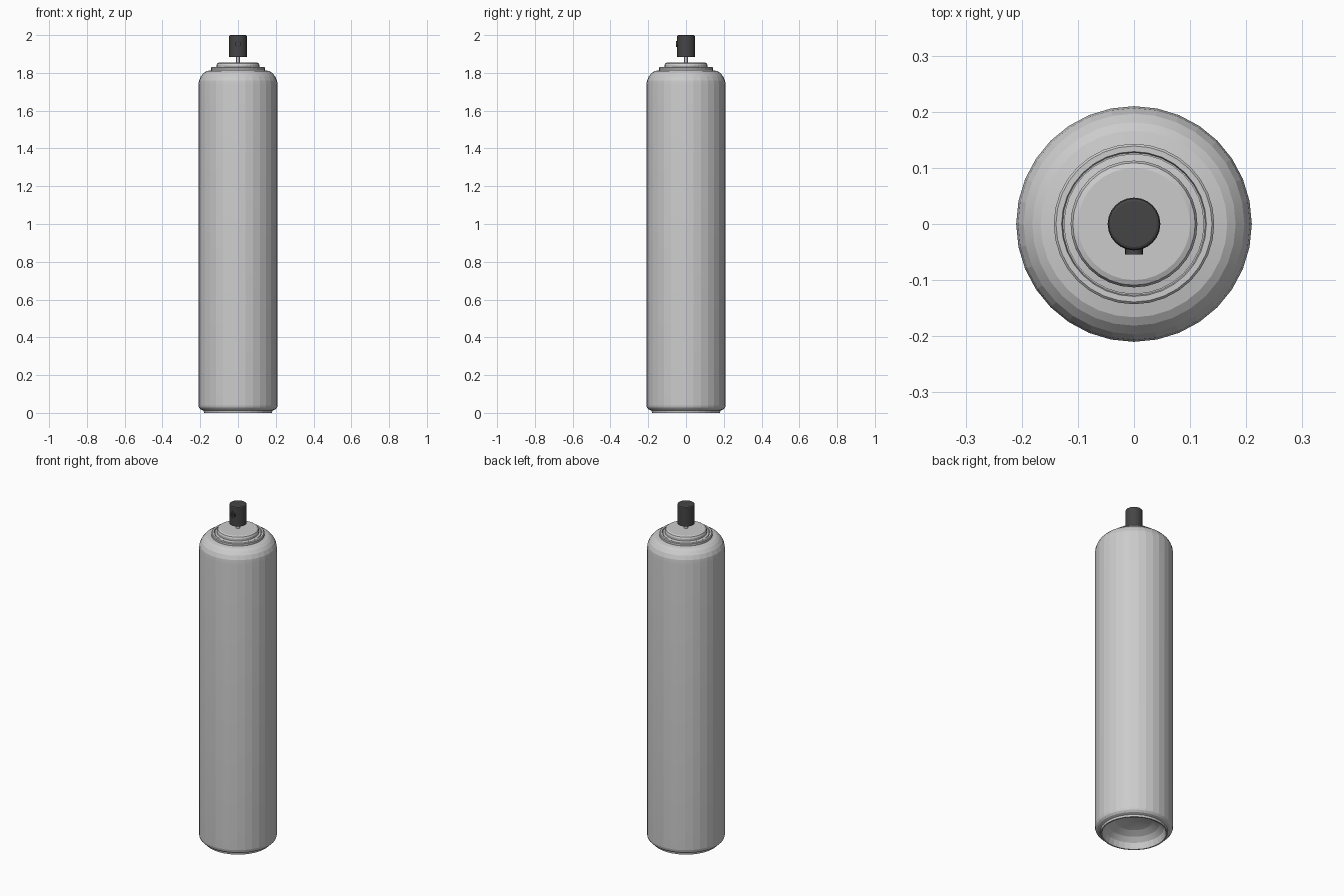
import bpy, bmesh, math
from mathutils import Matrix

if "Cube" in bpy.data.objects:
    bpy.data.objects.remove(bpy.data.objects["Cube"])


def lathe(name, profile, sides, mat=None):
    """Revolve (radius, height) points around z; radius 0 closes to a pole."""
    bm = bmesh.new()
    rings = []
    for r, z in profile:
        if r == 0:
            rings.append([bm.verts.new((0, 0, z))] * sides)
        else:
            rings.append([bm.verts.new((r * math.cos(2 * math.pi * i / sides),
                                        r * math.sin(2 * math.pi * i / sides), z))
                          for i in range(sides)])
    for a, b in zip(rings, rings[1:]):
        for i in range(sides):
            j = (i + 1) % sides
            bm.faces.new(list(dict.fromkeys((a[i], a[j], b[j], b[i]))))
    bmesh.ops.recalc_face_normals(bm, faces=bm.faces)
    mesh = bpy.data.meshes.new(name)
    bm.to_mesh(mesh)
    bm.free()
    obj = bpy.data.objects.new(name, mesh)
    bpy.context.collection.objects.link(obj)
    if mat:
        mesh.materials.append(mat)
    return obj


dark = bpy.data.materials.new("dark_plastic")
dark.diffuse_color = (0.06, 0.06, 0.06, 1)
dark.use_nodes = True
dark.node_tree.nodes["Principled BSDF"].inputs["Base Color"].default_value = dark.diffuse_color

# Can body: domed-in base, bottom bead, straight wall, rounded shoulder
dome = [(0.17 * math.sin(math.radians(a)), 0.085 * math.cos(math.radians(a)) + 0.008)
        for a in (0, 18, 36, 54, 72, 90)]
dome[0] = (0, dome[0][1])
shoulder = [(0.14 + 0.07 * math.cos(math.radians(a)), 1.735 + 0.08 * math.sin(math.radians(a)))
            for a in (0, 18, 36, 54, 68)]
lathe("can_body", dome + [(0.173, 0), (0.18, 0), (0.182, 0.012), (0.198, 0.018),
                          (0.207, 0.028), (0.21, 0.04)] + shoulder
      + [(0.143, 1.814), (0.143, 1.826), (0.139, 1.83), (0.129, 1.83),
         (0.127, 1.822), (0, 1.822)], 32)

# Valve cup on top of the can
lathe("valve_cup", [(0, 1.82), (0.125, 1.82), (0.125, 1.828), (0.113, 1.83), (0.113, 1.842),
                    (0.109, 1.851), (0.1, 1.855), (0, 1.855)], 32)

# Thin valve stem
lathe("valve_stem", [(0, 1.85), (0.01, 1.85), (0.01, 1.89), (0, 1.89)], 16)

# Spray button
lathe("spray_button", [(0, 1.885), (0.047, 1.885), (0.047, 1.994), (0.045, 1.998),
                       (0.041, 2.0), (0, 2.0)], 24, dark)

# Nozzle facing the front, with a recessed hole
nozzle = lathe("nozzle", [(0, 0.03), (0.016, 0.03), (0.016, 0.054), (0.006, 0.054),
                          (0.006, 0.044), (0, 0.044)], 16, dark)
nozzle.matrix_world = Matrix.Translation((0, 0, 1.953)) @ Matrix.Rotation(math.pi / 2, 4, 'X')

for obj in bpy.context.collection.objects:
    obj.select_set(True)
    bpy.context.view_layer.objects.active = obj
bpy.ops.object.shade_smooth_by_angle(angle=math.radians(10))
